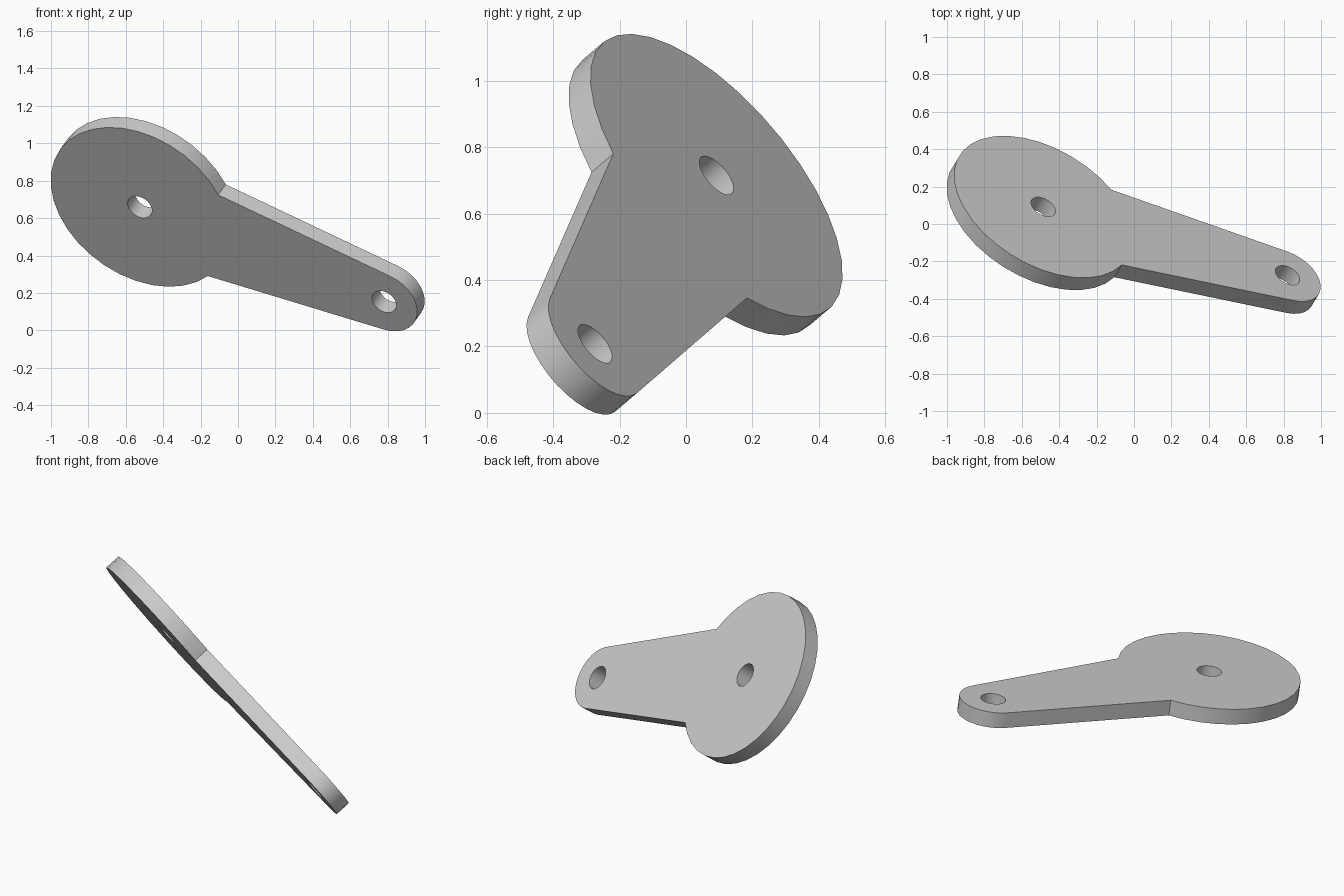
import bpy, bmesh
from math import sin, cos, pi
from mathutils import Vector, Matrix

cube = bpy.data.objects.get("Cube")
if cube:
    bpy.data.objects.remove(cube, do_unlink=True)

# Main dimensions
DISC_R, TIP_R, HOLE_R = 0.526, 0.195, 0.072
LENGTH, THICKNESS = 1.448, 0.095
NOTCH, TANGENT = 0.60, 1.469


def arc(cx, radius, start, end, steps):
    return [(cx + radius * cos(start + (end - start) * i / steps),
             radius * sin(start + (end - start) * i / steps))
            for i in range(steps + 1)]


# Outline: big disc, then the tapered arm with its rounded tip
outline = arc(0, DISC_R, NOTCH, 2 * pi - NOTCH, 28)
outline += arc(LENGTH, TIP_R, -TANGENT, TANGENT, 14)
holes = [arc(cx, HOLE_R, 0, 2 * pi, 24)[:-1] for cx in (0, LENGTH)]

# Filled flat curve with two holes, extruded to a plate
curve = bpy.data.curves.new("lever_plate", "CURVE")
curve.dimensions = "2D"
curve.fill_mode = "BOTH"
curve.extrude = THICKNESS / 2
for loop in [outline] + holes:
    spline = curve.splines.new("POLY")
    spline.points.add(len(loop) - 1)
    for point, (x, y) in zip(spline.points, loop):
        point.co = (x, y, 0, 1)
    spline.use_cyclic_u = True
plate = bpy.data.objects.new("lever_plate", curve)
bpy.context.collection.objects.link(plate)

bpy.ops.object.select_all(action="DESELECT")
plate.select_set(True)
bpy.context.view_layer.objects.active = plate
bpy.ops.object.convert(target="MESH")
plate = bpy.context.object

# Tilt the plate into place
normal = Vector((0.42, 0.69, 0.585)).normalized()
along = Vector((0.905, -0.249, -0.347))
along = (along - normal * along.dot(normal)).normalized()
across = normal.cross(along)
tilt = Matrix((along, across, normal)).transposed().to_4x4()
place = Matrix.Translation((-0.505, 0.059, 0.687)) @ tilt

bm = bmesh.new()
bm.from_mesh(plate.data)
bmesh.ops.remove_doubles(bm, verts=bm.verts, dist=0.0005)
bmesh.ops.recalc_face_normals(bm, faces=bm.faces)
bm.transform(place)
bm.to_mesh(plate.data)
bm.free()

# Plain grey metal
grey = bpy.data.materials.new("light_grey")
grey.use_nodes = True
colour = (0.6, 0.6, 0.6, 1)
grey.diffuse_color = colour
grey.node_tree.nodes["Principled BSDF"].inputs["Base Color"].default_value = colour
plate.data.materials.clear()
plate.data.materials.append(grey)
for face in plate.data.polygons:
    face.material_index = 0

bpy.ops.object.shade_smooth_by_angle(angle=pi / 6)
